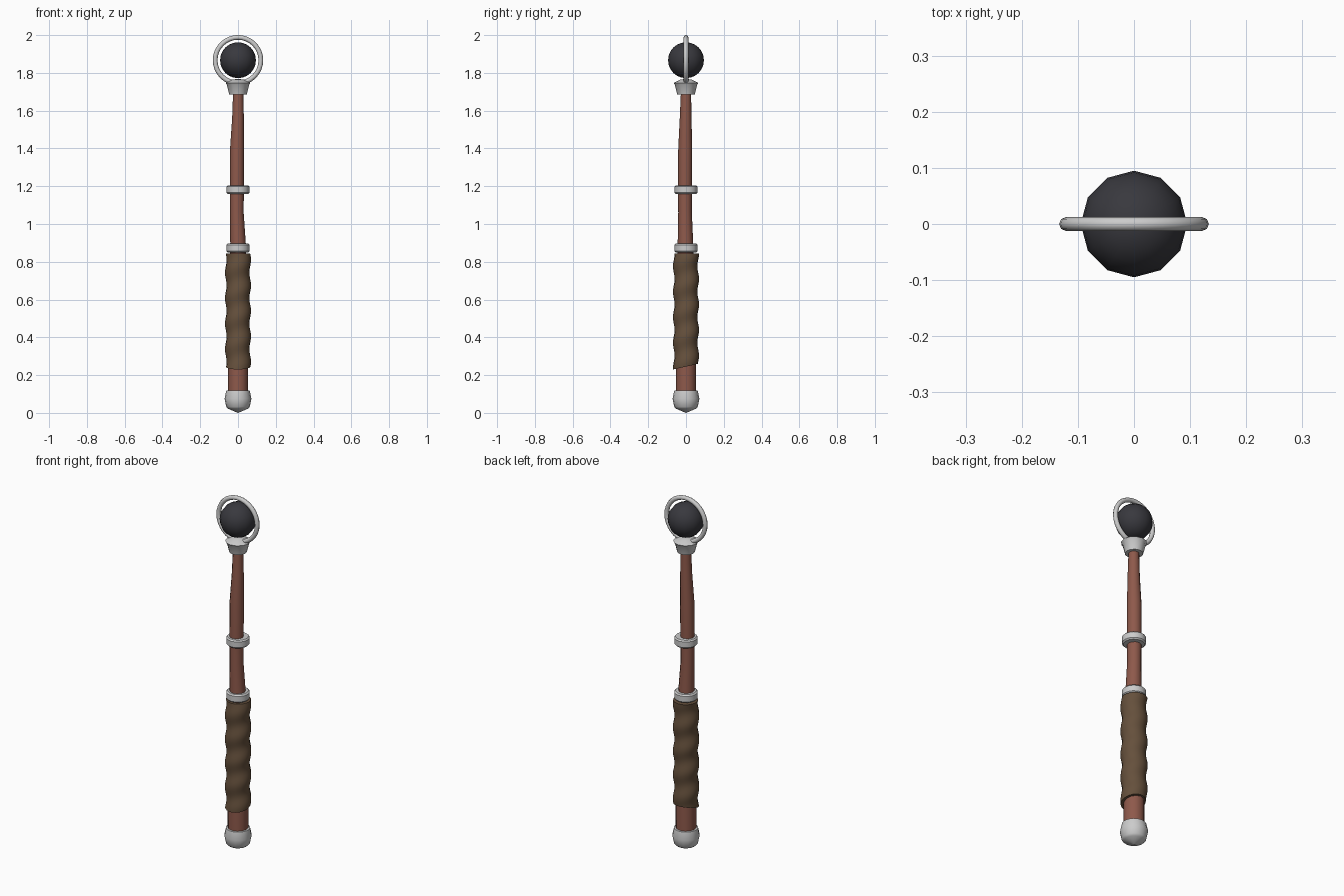
import bpy, math
from math import sin, cos, pi, radians

if "Cube" in bpy.data.objects:
    bpy.data.objects.remove(bpy.data.objects["Cube"])


def paint(name, rgb):
    m = bpy.data.materials.new(name)
    m.diffuse_color = (*rgb, 1)
    m.use_nodes = True
    m.node_tree.nodes["Principled BSDF"].inputs["Base Color"].default_value = m.diffuse_color
    return m


WOOD = paint("wood", (0.27, 0.10, 0.07))
LEATHER = paint("leather", (0.13, 0.08, 0.045))
ORB = paint("dark_stone", (0.04, 0.04, 0.048))


def finish(ob, name, mat=None, angle=35):
    ob.name = name
    if mat:
        ob.data.materials.append(mat)
    bpy.ops.object.select_all(action='DESELECT')
    ob.select_set(True)
    bpy.context.view_layer.objects.active = ob
    bpy.ops.object.shade_smooth_by_angle(angle=radians(angle))


def tube(name, rings, point, sides, mat=None, angle=35):
    """Closed tube: point(ring, angle) gives each vertex, with capped ends."""
    verts = [point(r, 2 * pi * i / sides) for r in rings for i in range(sides)]
    n = len(rings)
    faces = [(j * sides + i, j * sides + (i + 1) % sides,
              (j + 1) * sides + (i + 1) % sides, (j + 1) * sides + i)
             for j in range(n - 1) for i in range(sides)]
    faces += [tuple(reversed(range(sides))), tuple(range((n - 1) * sides, n * sides))]
    me = bpy.data.meshes.new(name)
    me.from_pydata(verts, [], faces)
    ob = bpy.data.objects.new(name, me)
    bpy.context.collection.objects.link(ob)
    finish(ob, name, mat, angle)


def turned(r, a):
    # ring = (radius, z, x offset, y offset)
    radius, z, ox, oy = (*r, 0, 0)[:4]
    return (ox + radius * cos(a), oy + radius * sin(a), z)


# Slightly crooked tapering shaft
tube("shaft", [(0.053, 0.06), (0.053, 0.25), (0.048, 0.6), (0.041, 0.9, 0, -0.003),
               (0.036, 1.06, -0.006, -0.005), (0.037, 1.2, -0.006, -0.005),
               (0.037, 1.4, -0.005, -0.004), (0.031, 1.56, 0, -0.002),
               (0.027, 1.70, 0.001, 0)], turned, 12, WOOD)

# Leather grip: spiral ripple with a slanting lower end
Z0, Z1, PITCH, STEPS = 0.23, 0.845, 0.135, 36


def grip_point(t, a):
    z = Z0 + (Z1 - Z0) * t + 0.03 * (1 - t) ** 8 * (0.5 + 0.5 * sin(a))
    ripple = 0.0045 * cos(2 * pi * z / PITCH - a)
    return ((0.0645 + ripple) * cos(a), (0.0645 + ripple) * sin(a), z)


tube("grip", [i / STEPS for i in range(STEPS + 1)], grip_point, 16, LEATHER)

# Metal pommel with shallow pointed base
tube("pommel", [(0.001, 0.0), (0.052, 0.022), (0.062, 0.032), (0.071, 0.075),
                (0.062, 0.118), (0.045, 0.12)], turned, 16)

# Two bevelled bands
for name, z in (("lower_band", 0.873), ("middle_band", 1.182)):
    tube(name, [(0.054, z - 0.023), (0.061, z - 0.016), (0.061, z + 0.016),
                (0.054, z + 0.023)], turned, 16)

# Flared collar with a low conical top
tube("collar", [(0.046, 1.685), (0.059, 1.737), (0.066, 1.747), (0.03, 1.765),
                (0.001, 1.768)], turned, 12)

# Orb and upright ring
bpy.ops.mesh.primitive_uv_sphere_add(segments=12, ring_count=12, radius=0.095,
                                     location=(0, 0, 1.867))
finish(bpy.context.object, "orb", ORB)
bpy.ops.mesh.primitive_torus_add(major_radius=0.121, minor_radius=0.0125,
                                 major_segments=32, minor_segments=8,
                                 location=(0, 0, 1.867), rotation=(pi / 2, 0, 0))
finish(bpy.context.object, "halo_ring", None, 50)
